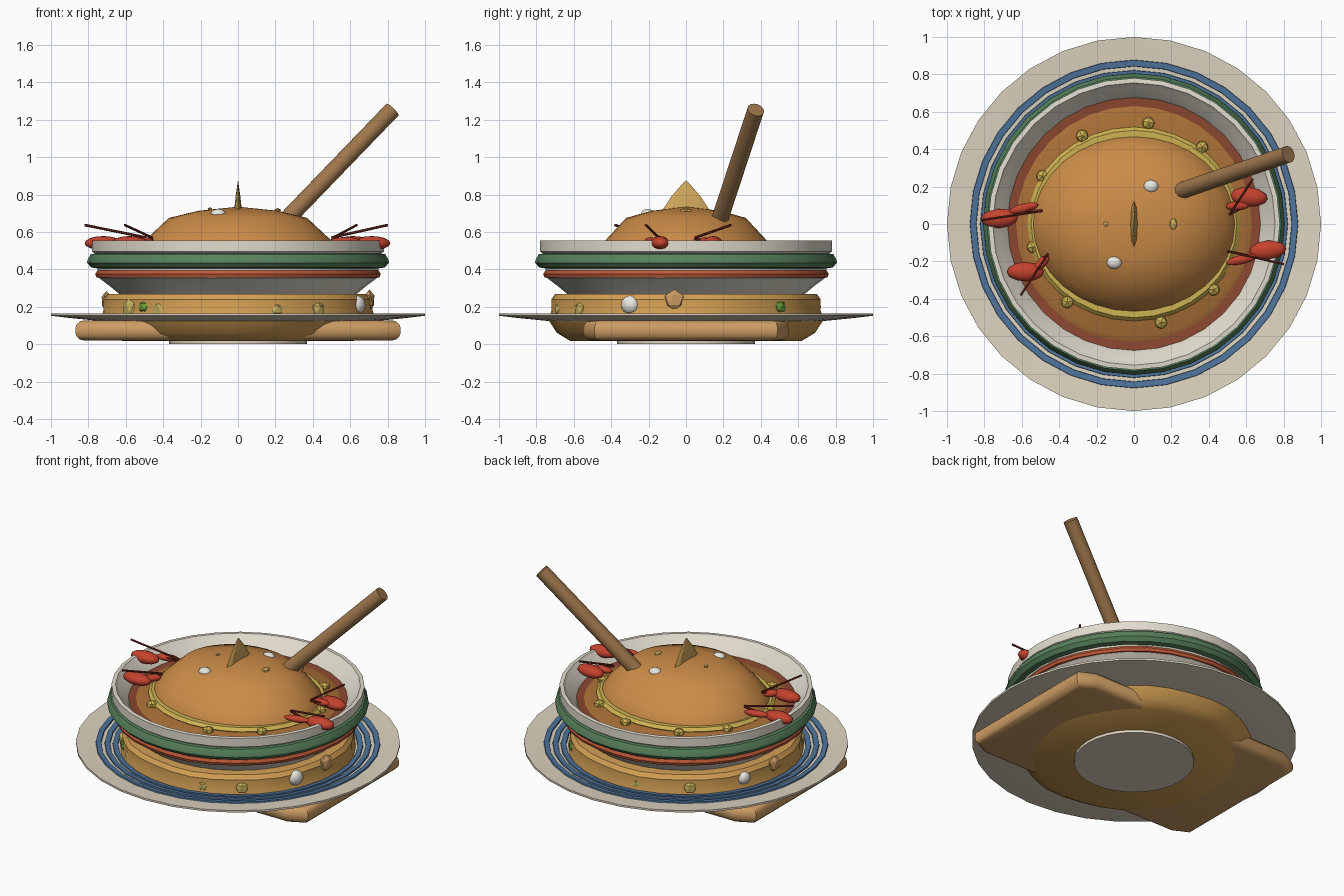
import bpy, bmesh, math
from mathutils import Vector, Matrix

if "Cube" in bpy.data.objects:
    bpy.data.objects.remove(bpy.data.objects["Cube"])

MATS = {}


def mat(name, rgb):
    m = bpy.data.materials.new(name)
    lin = [(c / 255 / 12.92 if c < 10 else ((c / 255 + 0.055) / 1.055) ** 2.4) for c in rgb]
    m.diffuse_color = (*lin, 1)
    m.use_nodes = True
    m.node_tree.nodes["Principled BSDF"].inputs["Base Color"].default_value = m.diffuse_color
    MATS[name] = m


for n, c in {"cream": (222, 212, 192), "white": (226, 220, 206), "blue": (78, 116, 156),
             "green": (88, 130, 92), "red": (190, 88, 55), "shell": (196, 66, 46),
             "feeler": (110, 40, 28), "bun": (212, 160, 84), "bread": (204, 156, 100),
             "dome": (204, 140, 72), "soup": (170, 112, 55), "oil": (140, 72, 48),
             "corn": (206, 178, 82), "wood": (158, 118, 76), "chip": (210, 170, 92),
             "egg": (232, 230, 224), "olive": (200, 180, 95), "leaf": (110, 160, 60)}.items():
    mat(n, c)


def finish(bm, name, colour, smooth=35):
    bmesh.ops.recalc_face_normals(bm, faces=bm.faces)
    me = bpy.data.meshes.new(name)
    bm.to_mesh(me)
    bm.free()
    ob = bpy.data.objects.new(name, me)
    bpy.context.collection.objects.link(ob)
    me.materials.append(MATS[colour])
    if smooth:
        bpy.ops.object.select_all(action='DESELECT')
        ob.select_set(True)
        bpy.context.view_layer.objects.active = ob
        bpy.ops.object.shade_smooth_by_angle(angle=math.radians(smooth))
    return ob


def lathe(name, profile, colour, n=32, closed=False, sx=1, sy=1, wave=0, smooth=35):
    """Turn an (r, z) profile about z; r = 0 gives a pole; wave ripples the radius."""
    bm = bmesh.new()
    rings = []
    for r, z in profile:
        if r == 0:
            rings.append([bm.verts.new((0, 0, z))] * n)
            continue
        ring = []
        for i in range(n):
            a = 2 * math.pi * i / n
            k = r + wave * math.sin(8 * a)
            ring.append(bm.verts.new((k * sx * math.cos(a), k * sy * math.sin(a), z)))
        rings.append(ring)
    pairs = list(zip(rings, rings[1:])) + ([(rings[-1], rings[0])] if closed else [])
    for p, q in pairs:
        for i in range(n):
            j = (i + 1) % n
            bm.faces.new(list(dict.fromkeys((p[i], p[j], q[j], q[i]))))
    return finish(bm, name, colour, smooth)


def rod(name, a, b, r, colour, n=12, r2=None):
    a, b = Vector(a), Vector(b)
    d = b - a
    bm = bmesh.new()
    bmesh.ops.create_cone(bm, cap_ends=True, segments=n, radius1=r, radius2=r if r2 is None else r2,
                          depth=d.length,
                          matrix=Matrix.Translation((a + b) / 2) @ d.to_track_quat('Z', 'Y').to_matrix().to_4x4())
    return finish(bm, name, colour)


def blob(name, loc, size, colour, yaw=0, u=12, v=8, smooth=60):
    bm = bmesh.new()
    bmesh.ops.create_uvsphere(bm, u_segments=u, v_segments=v, radius=1,
                              matrix=Matrix.Translation(loc) @ Matrix.Rotation(yaw, 4, 'Z')
                              @ Matrix.Diagonal((*size, 1)))
    return finish(bm, name, colour, smooth)


def nugget(name, loc, size, colour, yaw=0):
    bm = bmesh.new()
    bmesh.ops.create_icosphere(bm, subdivisions=1, radius=1,
                               matrix=Matrix.Translation(loc) @ Matrix.Rotation(yaw, 4, 'Z')
                               @ Matrix.Diagonal((*size, 1)))
    return finish(bm, name, colour, 0)


# plate with foot and painted rings
lathe("plate", [(0, 0.14), (0.7, 0.142), (0.88, 0.157), (1, 0.165), (1, 0.152), (0.9, 0.14),
                (0.75, 0.125), (0, 0.12)], "cream")
lathe("plate_foot", [(0, 0.03), (0.37, 0.03), (0.37, 0), (0, 0)], "cream")
for i, r in enumerate((0.86, 0.805, 0.755)):
    zz = 0.142 + (r - 0.7) * 0.083
    lathe(f"plate_ring_{i}", [(r - 0.018, zz - 0.003), (r - 0.016, zz + 0.007),
                              (r + 0.016, zz + 0.010), (r + 0.018, zz)], "blue", closed=True)

# bread slab below the plate: chamfered outline with rounded edges
bm = bmesh.new()
outline = [(0.87, -0.49), (0.87, 0.49), (0.75, 0.55), (-0.75, 0.55), (-0.87, 0.49),
           (-0.87, -0.49), (-0.75, -0.55), (0.75, -0.55)]
base = bm.faces.new([bm.verts.new((x, y, 0.02)) for x, y in outline])
ext = bmesh.ops.extrude_face_region(bm, geom=[base])
bmesh.ops.translate(bm, vec=(0, 0, 0.107), verts=[g for g in ext["geom"] if isinstance(g, bmesh.types.BMVert)])
rim = [e for e in bm.edges if abs(e.verts[0].co.z - e.verts[1].co.z) < 1e-4]
bmesh.ops.bevel(bm, geom=rim, offset=0.045, segments=3, profile=0.5, affect='EDGES')
finish(bm, "bread_slices", "bread")

# bottom bun
lathe("bottom_bun", [(0, 0.018), (0.62, 0.018), (0.69, 0.06), (0.735, 0.13), (0.72, 0.18), (0.72, 0.24),
                     (0.70, 0.268), (0.58, 0.27)], "bun", wave=0.006)

# bowl with coloured bands
lathe("bowl", [(0.5, 0.15), (0.625, 0.26), (0.685, 0.31), (0.745, 0.355), (0.75, 0.4), (0.765, 0.485),
               (0.78, 0.495), (0.78, 0.553), (0.755, 0.555), (0.735, 0.53), (0.69, 0.49), (0.66, 0.44),
               (0.5, 0.4)], "white")
lathe("green_band", [(0.75, 0.405), (0.785, 0.41), (0.807, 0.435), (0.805, 0.45), (0.787, 0.482),
                     (0.75, 0.485)], "green", closed=True)
lathe("red_band", [(0.73, 0.355), (0.757, 0.357), (0.763, 0.375), (0.753, 0.393), (0.73, 0.395)],
      "red", closed=True, wave=0.004)

# soup, oil ring and cheese
lathe("oil_ring", [(0.55, 0.46), (0.69, 0.468)], "oil")
lathe("soup", [(0, 0.478), (0.6, 0.478), (0.63, 0.466)], "soup")
lathe("cheese", [(0.4, 0.505), (0.55, 0.505), (0.57, 0.485), (0.55, 0.47)], "corn", sy=0.91)
for a in (120, 82, 49, 152, 193, 230, 285, 320, 12):
    t = math.radians(a)
    nugget(f"corn_{a}", (0.555 * math.cos(t), 0.545 * math.sin(t), 0.485), (0.037, 0.037, 0.03), "corn", t)

# top bun
lathe("top_bun", [(1, 0.43), (0.97, 0.5), (0.88, 0.56), (0.66, 0.675), (0.38, 0.713), (0, 0.735)], "dome",
      sx=0.56, sy=0.485, smooth=60)

# bits on the top bun
chip = lathe("chip", [(0, 0.70), (1, 0.71), (0.6, 0.79), (0.1, 0.865), (0, 0.875)], "chip",
             n=8, sx=0.021, sy=0.13, smooth=0)
for i, (x, y) in enumerate([(0.09, 0.2), (-0.105, -0.205)]):
    blob(f"egg_bit_{i}", (x, y, 0.695), (0.042, 0.036, 0.028), "egg")
nugget("crumb_right", (0.21, 0, 0.712), (0.022, 0.036, 0.016), "chip")
nugget("crumb_left", (-0.15, 0, 0.722), (0.014, 0.016, 0.01), "chip")

# wooden handle
rod("wooden_handle", (0.2, 0.16, 0.605), (0.825, 0.373, 1.253), 0.046, "wood", 14)

# crayfish: centre, yaw, claw start/end, feeler start/end (x, y)
CRAY = [((0.715, -0.14), 0.1, (0.64, -0.175), (0.51, -0.205), (0.5, -0.145), (0.8, -0.215)),
        ((0.615, 0.145), -0.1, (0.6, 0.1), (0.51, 0.095), (0.51, 0.05), (0.635, 0.24)),
        ((-0.72, 0.03), 0.05, (-0.65, 0.07), (-0.53, 0.1), (-0.49, 0.07), (-0.82, 0.02)),
        ((-0.58, -0.255), 0.0, (-0.52, -0.235), (-0.47, -0.185), (-0.46, -0.16), (-0.605, -0.38))]
for i, (c, yaw, c0, c1, f0, f1) in enumerate(CRAY):
    blob(f"crayfish_body_{i}", (*c, 0.54), (0.1, 0.052, 0.038), "shell", yaw)
    d = Vector(c1) - Vector(c0)
    m = (Vector(c0) + Vector(c1)) / 2
    blob(f"crayfish_claw_{i}", (m.x, m.y, 0.55), (d.length / 2 + 0.02, 0.025, 0.022), "shell",
         math.atan2(d.y, d.x))
    rod(f"crayfish_feeler_{i}", (*f0, 0.57), (*f1, 0.637), 0.007, "feeler", 6)
    rod(f"crayfish_leg_{i}", (*c0, 0.55), (*f0, 0.565), 0.008, "feeler", 6)

# garnish around the bottom bun: angle, colour, z, size
GARNISH = [(-25, "egg", 0.21, 0.052), (-5, "bread", 0.235, 0.058), (45, "leaf", 0.2, 0.045),
           (-53, "olive", 0.185, 0.045), (-73, "olive", 0.185, 0.04), (-126, "olive", 0.185, 0.05),
           (-145, "olive", 0.19, 0.06), (175, "bread", 0.23, 0.055), (225, "leaf", 0.2, 0.04),
           (155, "egg", 0.21, 0.045), (127, "olive", 0.185, 0.045), (100, "olive", 0.185, 0.04)]
for i, (a, col, z, s) in enumerate(GARNISH):
    t = math.radians(a)
    loc = (0.705 * math.cos(t), 0.705 * math.sin(t), z)
    if col == "egg":
        blob(f"garnish_egg_{i}", loc, (0.04, s, s * 0.95), col, t)
    else:
        nugget(f"garnish_{i}", loc, (0.03, s, s), col, t)
